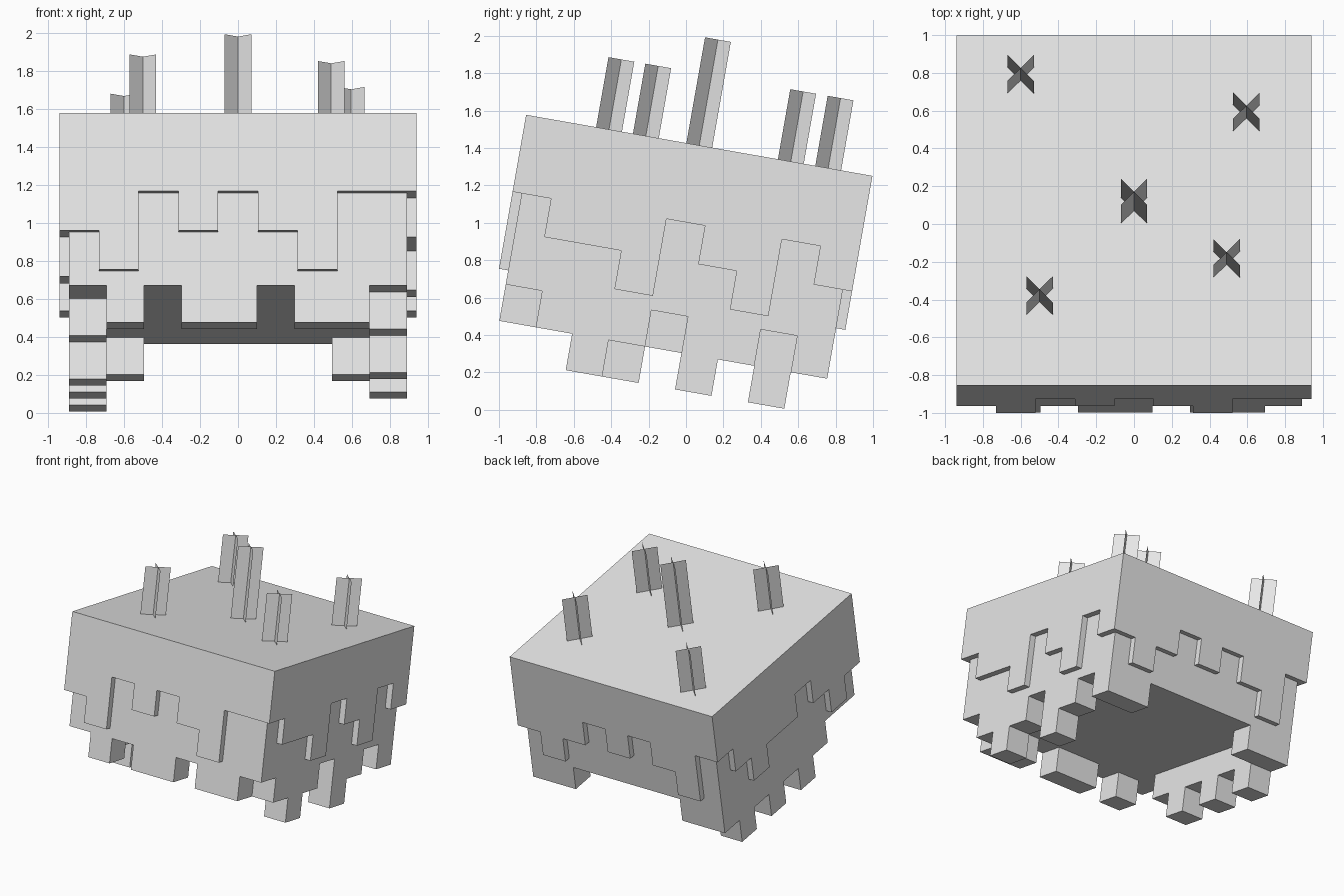
import bpy
import bmesh
from math import radians
from mathutils import Matrix

if "Cube" in bpy.data.objects:
    bpy.data.objects.remove(bpy.data.objects["Cube"], do_unlink=True)

grey = bpy.data.materials.new("plain grey")
grey.use_nodes = True
grey.diffuse_color = (0.8, 0.8, 0.8, 1)
grey.node_tree.nodes["Principled BSDF"].inputs["Base Color"].default_value = (0.8, 0.8, 0.8, 1)

# The whole block is tipped back; local origin is the centre of its top face
TILT = Matrix.Translation((0, 0.071, 1.414)) @ Matrix.Rotation(radians(-10), 4, "X")
TURF, SOIL = 0.94, 0.89            # half widths
TURF_CELL, SOIL_CELL = TURF * 2 / 9, SOIL * 2 / 9
SOIL_BASE = 0.912                  # depth of the flat underside


def add_object(name, bm, local=Matrix()):
    mesh = bpy.data.meshes.new(name)
    bm.to_mesh(mesh)
    bm.free()
    mesh.materials.append(grey)
    obj = bpy.data.objects.new(name, mesh)
    bpy.context.scene.collection.objects.link(obj)
    obj.matrix_world = TILT @ local
    return obj


def slab(name, half, top, bottom):
    bm = bmesh.new()
    bmesh.ops.create_cube(bm, size=1, matrix=Matrix.Translation((0, 0, -(top + bottom) / 2))
                          @ Matrix.Diagonal((half * 2, half * 2, bottom - top, 1)))
    add_object(name, bm)


def stepped_wall(name, half, thick, top, depths, angle):
    """Upright panel with a stepped lower edge, turned to face one side."""
    cell = half * 2 / len(depths)
    outline = [(half, -top), (-half, -top)]
    for i, depth in enumerate(depths):
        if i == 0 or depths[i - 1] != depth:
            outline.append((-half + i * cell, -depth))
        if i == len(depths) - 1 or depths[i + 1] != depth:
            outline.append((-half + (i + 1) * cell, -depth))
    bm = bmesh.new()
    face = bm.faces.new([bm.verts.new((x, -half, z)) for x, z in outline])
    new = bmesh.ops.extrude_face_region(bm, geom=[face], use_keep_orig=True)["geom"]
    moved = [v for v in new if isinstance(v, bmesh.types.BMVert)]
    bmesh.ops.translate(bm, verts=moved, vec=(0, thick, 0))
    bmesh.ops.recalc_face_normals(bm, faces=bm.faces[:])
    add_object(name, bm, Matrix.Rotation(radians(angle), 4, "Z"))


# Solid cores
slab("turf_core", SOIL, 0, 0.4)
slab("soil_core", SOIL - SOIL_CELL, 0.3, SOIL_BASE)

# Each side: turning angle, turf drip lengths, hanging soil lengths (in cells)
sides = {
    "front": (0, "342323422", "010110110"),
    "left": (90, "233423423", "012102101"),
    "back": (180, "343232342", "110000011"),
    "right": (270, "234332343"[::1], "121212100"),
}
sides["right"] = (270, "343233432"[::-1], "001212121"[::-1])
for side, (angle, turf, soil) in sides.items():
    stepped_wall(side + "_turf", TURF, TURF - SOIL, 0,
                 [int(n) * TURF_CELL for n in turf], angle)
    stepped_wall(side + "_soil", SOIL, SOIL_CELL, 0.3,
                 [SOIL_BASE + int(n) * SOIL_CELL for n in soil], angle)

# Crossed-plane grass tufts: x, y, height
tufts = [(0, 0, 0.574), (-0.5, -0.49, 0.38), (0.49, -0.29, 0.38),
         (0.595, 0.497, 0.38), (-0.6, 0.7, 0.38)]
R = 0.07
for number, (x, y, height) in enumerate(tufts, 1):
    bm = bmesh.new()
    for s in (1, -1):
        corners = [(-R, -R * s, 0), (R, R * s, 0), (R, R * s, height), (-R, -R * s, height)]
        bm.faces.new([bm.verts.new(c) for c in corners])
    add_object("grass_tuft_%d" % number, bm, Matrix.Translation((x, y, 0)))
